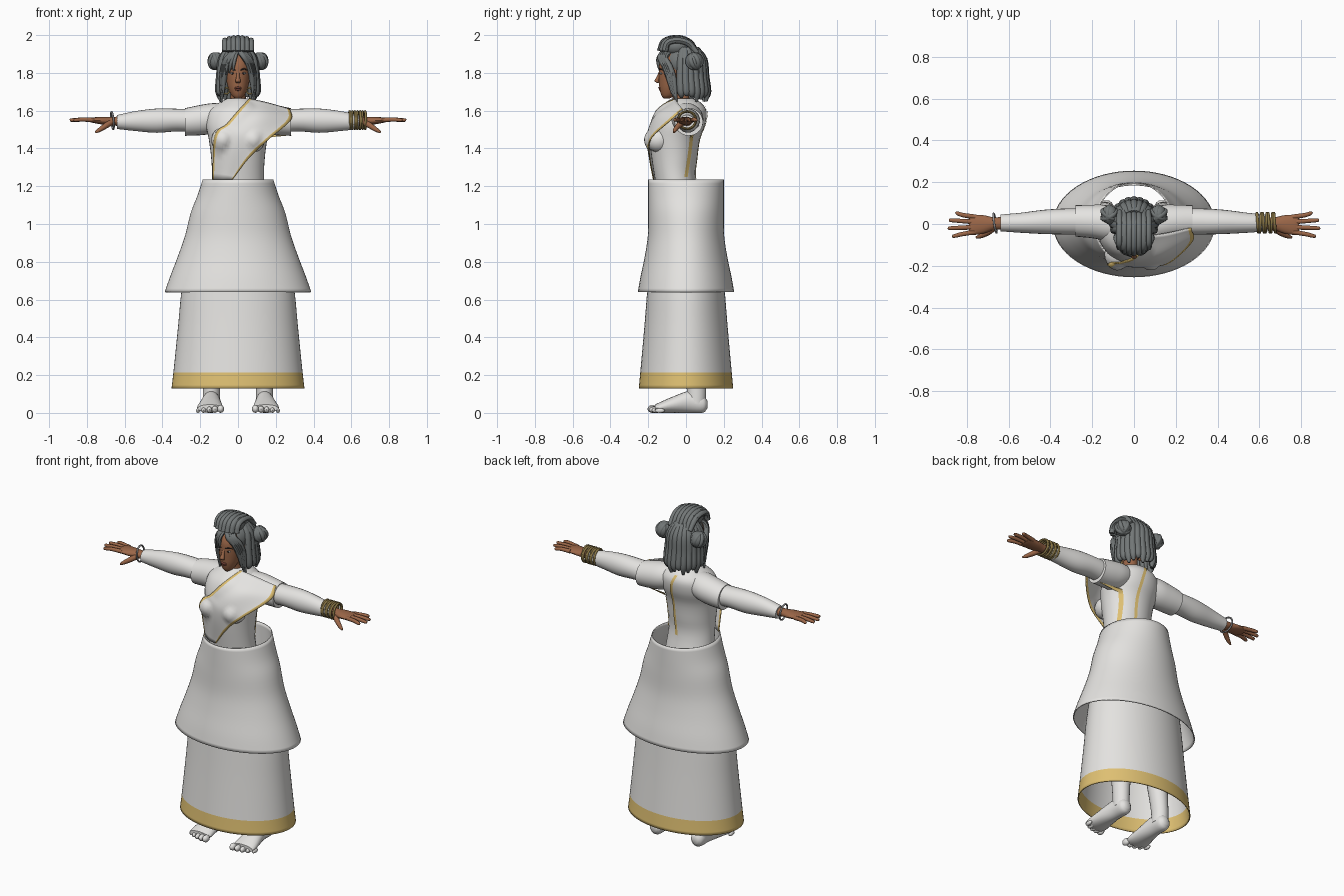
import bpy, bmesh, math
from math import sin, cos, pi
from mathutils import Vector, Matrix

if "Cube" in bpy.data.objects:
    bpy.data.objects.remove(bpy.data.objects["Cube"])

X, Y, Z = Vector((1, 0, 0)), Vector((0, 1, 0)), Vector((0, 0, 1))
made = []


def material(name, *rgb):
    m = bpy.data.materials.new(name)
    m.use_nodes = True
    m.diffuse_color = (*rgb, 1)
    m.node_tree.nodes["Principled BSDF"].inputs["Base Color"].default_value = (*rgb, 1)
    return m


cloth = material("white cloth", .78, .77, .75)
trim = material("gold trim", .74, .53, .17)
skin = material("brown skin", .33, .135, .065)
hair = material("grey hair", .17, .185, .185)
brass = material("dark brass", .25, .18, .06)
silver = material("silver", .3, .3, .31)
dark = material("dark brown", .03, .02, .018)
lip = material("lip", .25, .075, .05)
eye_white = material("eye white", .6, .57, .53)


def finish(name, bm, *mats):
    bmesh.ops.recalc_face_normals(bm, faces=bm.faces)
    me = bpy.data.meshes.new(name)
    bm.to_mesh(me)
    bm.free()
    for m in mats:
        me.materials.append(m)
    ob = bpy.data.objects.new(name, me)
    bpy.context.collection.objects.link(ob)
    made.append(ob)
    return ob


def smooth(pts, n=4):
    """Smooth curve through points of any size."""
    p = [Vector(q) for q in pts]
    p = [p[0] * 2 - p[1]] + p + [p[-1] * 2 - p[-2]]
    out = []
    for i in range(1, len(p) - 2):
        a, b, c, d = p[i - 1:i + 3]
        for k in range(n):
            t = k / n
            out.append((b * 2 + (c - a) * t + (a * 2 - b * 5 + c * 4 - d) * t * t
                        + (b * 3 - a - c * 3 + d) * t ** 3) * .5)
    return out + [p[-2]]


def loft(name, rings, mat, sides=24, axis=None, ref=Y, caps=True, n=4, extra=None):
    """Skin over elliptical rings: x, y, z, two radii."""
    rings = smooth(rings, n)
    bm = bmesh.new()
    loops = []
    for i, r in enumerate(rings):
        c = r.xyz if len(r) <= 4 else Vector(r[:3])
        d = axis or (Vector(rings[min(i + 1, len(rings) - 1)][:3])
                     - Vector(rings[max(i - 1, 0)][:3])).normalized()
        u = d.cross(ref).normalized()
        v = d.cross(u)
        loops.append([bm.verts.new(c + u * r[3] * cos(2 * pi * k / sides)
                                   + v * r[4] * sin(2 * pi * k / sides)) for k in range(sides)])
    for a, b in zip(loops, loops[1:]):
        for k in range(sides):
            j = (k + 1) % sides
            bm.faces.new((a[k], a[j], b[j], b[k]))
    if caps:
        bm.faces.new(loops[0])
        bm.faces.new(loops[-1])
    return finish(name, bm, mat, *([extra] if extra else []))


def ball(name, centre, radii, mat, seg=20):
    bm = bmesh.new()
    bmesh.ops.create_uvsphere(bm, u_segments=seg, v_segments=seg // 2 + 2, radius=1, matrix=
                              Matrix.Translation(centre) @ Matrix.Diagonal((*radii, 1)))
    return finish(name, bm, mat)


def ring(name, centre, axis, major, minor, mat):
    bpy.ops.mesh.primitive_torus_add(major_segments=28, minor_segments=8, major_radius=major, minor_radius=minor,
                                     location=centre, rotation=Vector(axis).to_track_quat('Z', 'Y').to_euler())
    ob = bpy.context.object
    ob.name = name
    ob.data.materials.append(mat)
    made.append(ob)


def lock(name, pts, r, ref=Y, tip=.35):
    """Tapered strand of hair."""
    last = len(pts) - 1
    loft(name, [(*p, r * (1 if i < last else tip), r * (1 if i < last else tip))
                for i, p in enumerate(pts)], hair, 8, ref=ref)


# Torso and hips
loft("torso", [(0, 0, .92, .15, .11), (0, -.02, 1.05, .15, .115), (0, -.057, 1.24, .138, .108),
               (0, -.062, 1.35, .142, .12), (0, -.06, 1.45, .155, .132), (0, -.04, 1.53, .17, .142),
               (0, -.022, 1.6, .155, .13), (0, -.015, 1.645, .095, .09), (0, -.02, 1.665, .055, .055)],
     cloth, 36, Z)
for s, side in ((1, "left"), (-1, "right")):
    ball(side + "_bust", (s * .08, -.145, 1.445), (.062, .07, .065), cloth)
    # Sleeves
    loft(side + "_short_sleeve", [(s * .05, -.005, 1.575, .065, .075), (s * .13, .005, 1.56, .08, .085),
                                  (s * .2, .012, 1.55, .08, .08), (s * .28, .015, 1.54, .073, .075)],
         cloth, axis=X * s)
    loft(side + "_long_sleeve", [(s * .2, .012, 1.545, .062, .062), (s * .32, .012, 1.55, .06, .062),
                                 (s * .43, .01, 1.547, .064, .058), (s * .54, .006, 1.545, .053, .048),
                                 (s * .64, .005, 1.54, .037, .04)], cloth, axis=X * s)
    # Hands
    loft(side + "_palm", [(s * .62, .004, 1.543, .026, .031), (s * .67, .002, 1.545, .022, .03),
                          (s * .72, -.002, 1.547, .02, .044), (s * .77, -.004, 1.55, .014, .048),
                          (s * .79, -.004, 1.55, .008, .04)], skin, 16, axis=X * s)
    for k, (y0, y1, tip) in enumerate(((.034, .052, .855), (.01, .018, .885), (-.015, -.02, .89), (-.038, -.058, .87))):
        loft(f"{side}_finger_{k}", [(s * .76, y0, 1.55, .012, .012), (s * .82, (y0 + y1) / 2, 1.553, .011, .011),
                                    (s * (tip - .008), y1, 1.55, .009, .009), (s * tip, y1, 1.549, .003, .003)], skin, 10)
    loft(side + "_thumb", [(s * .67, -.015, 1.54, .017, .017), (s * .7, -.04, 1.52, .015, .015),
                           (s * .735, -.058, 1.497, .011, .011), (s * .755, -.064, 1.485, .005, .005)], skin, 10)
    # Legs and feet
    loft(side + "_leg", [(s * .08, 0, .96, .08, .09), (s * .1, .005, .7, .075, .08), (s * .12, .02, .48, .052, .056),
                         (s * .13, .04, .33, .056, .06), (s * .14, .055, .14, .046, .052),
                         (s * .14, .055, .05, .045, .05)], cloth, axis=Z)
    loft(side + "_foot", [(s * .14, .113, .045, .02, .02), (s * .14, .09, .047, .046, .04),
                          (s * .141, .02, .058, .058, .046), (s * .145, -.06, .045, .045, .058),
                          (s * .148, -.13, .03, .03, .068), (s * .148, -.165, .024, .02, .066)],
         cloth, 20, axis=-Y, ref=X)
    for k in range(5):
        r = .021 - .0022 * k
        ball(f"{side}_toe_{k}", (s * (.092 + .03 * k), -.178 + .005 * k * k * .5, r), (r * .85, .026, r), cloth, 12)

# Skirts: open shells
over = loft("overskirt", [(0, 0, .64, .388, .255), (0, 0, .72, .36, .241), (0, 0, .83, .318, .218),
                          (0, 0, .94, .28, .202), (0, 0, 1.06, .25, .2), (0, 0, 1.15, .215, .2),
                          (0, 0, 1.235, .187, .2)], cloth, 64, Z, caps=False)
under = loft("underskirt", [(0, 0, .13, .352, .25), (0, 0, .215, .342, .242), (0, 0, .45, .318, .221),
                            (0, 0, .64, .3, .206), (0, 0, .85, .27, .19)], cloth, 64, Z, caps=False, extra=trim)
for f in under.data.polygons:
    f.material_index = int(f.center.z < .215)
for ob in (over, under):
    m = ob.modifiers.new("thickness", 'SOLIDIFY')
    m.thickness = .006

# Draped front panel, lying on the torso, with gold edges
bpy.context.view_layer.update()
graph = bpy.context.evaluated_depsgraph_get()


def hit(origin, direction):
    ok, p, *_ = bpy.context.scene.ray_cast(graph, origin, direction)
    return p if ok else None


neck_edge = smooth([(.06, -.06, 1.665), (0, -.14, 1.6), (-.06, -.185, 1.53), (-.125, -.18, 1.465), (-.135, -.13, 1.235)], 7)
middle = smooth([(.16, -.045, 1.643), (.13, -.15, 1.58), (.06, -.2, 1.5), (-.02, -.205, 1.42), (-.08, -.165, 1.235)], 7)
cape_edge = smooth([(.275, -.02, 1.61), (.28, -.085, 1.55), (.165, -.19, 1.45), (.06, -.195, 1.35), (-.03, -.175, 1.235)], 7)
bm = bmesh.new()
grid = []
for row in zip(neck_edge, middle, cape_edge):
    line = []
    for p in smooth(row, 8):
        h = hit(Vector((p.x, -1, p.z)), Y)
        if h and h.y - .008 < p.y:
            p.y = h.y - .008
        line.append(bm.verts.new(p))
    grid.append(line)
for a, b in zip(grid, grid[1:]):
    for k in range(len(a) - 1):
        f = bm.faces.new((a[k], a[k + 1], b[k + 1], b[k]))
        f.material_index = int(k in (0, len(a) - 2))
drape = finish("front_drape", bm, cloth, trim)
m = drape.modifiers.new("thickness", 'SOLIDIFY')
m.thickness = .006


def ribbon(name, path, direction, across):
    """Gold strip laid on the body along a path."""
    bm = bmesh.new()
    pairs = []
    for p in smooth(path, 6):
        pts = [hit(p + across * w - direction, direction) for w in (-.009, .009)]
        if all(pts):
            pairs.append([bm.verts.new(q - direction * .005) for q in pts])
    for a, b in zip(pairs, pairs[1:]):
        bm.faces.new((*a, b[1], b[0]))
    finish(name, bm, trim)


ribbon("back_trim", [(.0, 0, 1.63), (.025, 0, 1.55), (.035, 0, 1.4), (.03, 0, 1.24)], -Y, X)
ribbon("side_trim", [(0, .03, 1.47), (0, .02, 1.38), (0, 0, 1.25)], -X, Y)

# Neck, head and face
loft("neck", [(0, -.02, 1.62, .05, .05), (0, -.03, 1.68, .04, .043), (0, -.035, 1.75, .042, .045)], skin)
loft("head", [(0, -.103, 1.664, .014, .014), (0, -.094, 1.68, .033, .036), (0, -.08, 1.715, .05, .06),
              (0, -.066, 1.755, .061, .077), (0, -.058, 1.8, .067, .086), (0, -.05, 1.85, .069, .09),
              (0, -.04, 1.9, .055, .072), (0, -.035, 1.93, .025, .03)], skin, 28, Z)
loft("nose", [(0, -.135, 1.812, .007, .006), (0, -.146, 1.78, .009, .009), (0, -.155, 1.758, .014, .012),
              (0, -.146, 1.746, .011, .007)], skin, 12, Z)
for k, z in enumerate((1.721, 1.711)):
    ball(f"lip_{k}", (0, -.139 + .003 * k, z), (.02 - .003 * k, .008, .006), lip, 12)
for s, side in ((1, "left"), (-1, "right")):
    ball(side + "_eye", (s * .029, -.132, 1.798), (.013, .007, .006), eye_white, 12)
    ball(side + "_iris", (s * .029, -.1375, 1.798), (.0055, .003, .0055), dark, 12)
    loft(side + "_brow", [(s * .014, -.143, 1.815, .003, .003), (s * .032, -.138, 1.821, .004, .003),
                          (s * .049, -.122, 1.815, .002, .002)], dark, 8)
    ball(side + "_ear", (s * .07, -.03, 1.785), (.012, .02, .032), skin, 12)
    ring(side + "_earring", (s * .062, -.05, 1.705), Y, .016, .004, trim)

# Hair cap, top knot and side buns
ball("hair_cap", (0, -.008, 1.855), (.089, .105, .088), hair, 28)
ball("top_knot", (0, -.05, 1.94), (.07, .075, .052), hair, 24)
for k in range(-3, 4):
    x = k * .023
    h = math.sqrt(1 - (k / 4.2) ** 2)
    lock(f"top_knot_strand_{k + 3}", [(x, -.05 - .088 * h, 1.915), (x, -.05 - .065 * h, 1.94 + .028 * h),
                                      (x, -.045, 1.94 + .045 * h), (x, .02 * h, 1.94 + .022 * h),
                                      (x, .06, 1.905)], .016, ref=X, tip=.8)
for s, side in ((1, "left"), (-1, "right")):
    ball(side + "_bun", (s * .117, .045, 1.862), (.04, .045, .046), hair)
    for k, a in enumerate((0, pi / 3, 2 * pi / 3)):
        ring(f"{side}_bun_coil_{k}", (s * .117, .045, 1.862), (cos(a), sin(a), .3), .036, .013, hair)

# Hanging strands: back and sides, fringe, face-framing locks
for k in range(15):
    a = -.35 + (pi + .7) * k / 14
    c, d = cos(a), sin(a)
    low = 1.648 + .012 * (k % 3) + .02 * (d < 0)
    lock(f"back_strand_{k}", [(.05 * c, .05 * d, 1.925), (.085 * c, .005 + .088 * d, 1.87),
                              (.096 * c, .005 + .098 * d, 1.78), (.1 * c, .01 + .103 * d, 1.7),
                              (.092 * c, .01 + .1 * d, low)], .021)
for s, side in ((1, "left"), (-1, "right")):
    for k in range(4):
        t = k / 3
        lock(f"{side}_fringe_{k}", [(s * .006, -.115 + .02 * k, 1.915 + .01 * t),
                                    (s * (.03 + .02 * t), -.138 + .03 * t, 1.885),
                                    (s * (.056 + .02 * t), -.118 + .03 * t, 1.84),
                                    (s * (.073 + .012 * t), -.09 + .025 * t, 1.77),
                                    (s * (.078 + .01 * t), -.075 + .025 * t, 1.69 - .015 * k)], .0145)
for k in range(3):
    lock(f"forehead_wisp_{k}", [(-.004, -.125, 1.912), (-.014 - .012 * k, -.147 + .004 * k, 1.88),
                                (-.022 - .017 * k, -.146 + .007 * k, 1.845),
                                (-.026 - .02 * k, -.14 + .01 * k, 1.81 - .01 * k)], .009)

# Bracelets
for k in range(7):
    ring(f"left_bangle_{k}", (.592 + .0135 * k, .006, 1.55), X + Y * .08 * (-1) ** k, .046, .0068, brass)
ring("right_bracelet", (-.665, .004, 1.548), (1, .15, .1), .046, .005, silver)

# Smooth shading with sharp edges kept
bpy.ops.object.select_all(action='DESELECT')
for ob in made:
    ob.select_set(True)
bpy.context.view_layer.objects.active = made[0]
bpy.ops.object.shade_smooth_by_angle(angle=math.radians(45))
